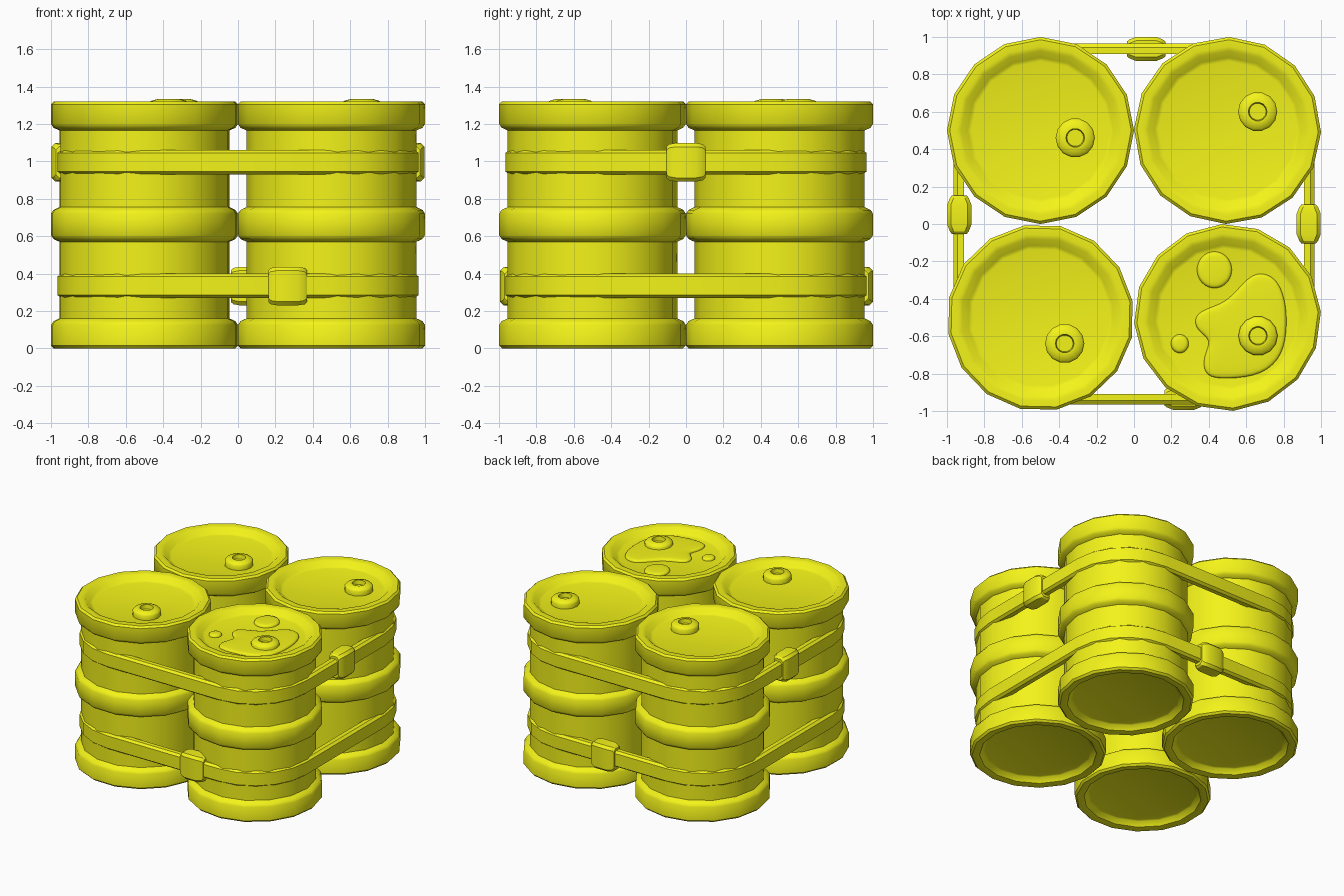
import bpy, bmesh, math
from mathutils import Vector

if "Cube" in bpy.data.objects:
    bpy.data.objects.remove(bpy.data.objects["Cube"])

paint = bpy.data.materials.new("yellow_paint")
paint.diffuse_color = (0.9, 0.9, 0.01, 1)
paint.use_nodes = True
paint.node_tree.nodes["Principled BSDF"].inputs["Base Color"].default_value = paint.diffuse_color
LID = 1.275


def finish(name, bm, angle=40):
    bmesh.ops.recalc_face_normals(bm, faces=bm.faces)
    me = bpy.data.meshes.new(name)
    bm.to_mesh(me)
    bm.free()
    ob = bpy.data.objects.new(name, me)
    bpy.context.collection.objects.link(ob)
    me.materials.append(paint)
    bpy.ops.object.select_all(action='DESELECT')
    ob.select_set(True)
    bpy.context.view_layer.objects.active = ob
    bpy.ops.object.shade_smooth_by_angle(angle=math.radians(angle))
    return ob


def bridge(bm, rings, closed=False):
    # join consecutive vertex rings with quads
    pairs = list(zip(rings, rings[1:])) + ([(rings[-1], rings[0])] if closed else [])
    for a, b in pairs:
        n = len(a)
        for i in range(n):
            bm.faces.new((a[i], a[(i + 1) % n], b[(i + 1) % n], b[i]))


def lathe(name, profile, sides, centre, phase=0.0):
    bm = bmesh.new()
    rings = [[bm.verts.new((centre[0] + r * math.cos(phase + math.tau * i / sides),
                            centre[1] + r * math.sin(phase + math.tau * i / sides), z))
              for i in range(sides)] for r, z in profile]
    bridge(bm, rings)
    bm.faces.new(rings[0])
    bm.faces.new(rings[-1])
    return finish(name, bm)


# barrel and bung profiles as (radius, height)
barrel = [(0.39, 0.045), (0.405, 0.04), (0.43, 0.005), (0.45, 0), (0.485, 0), (0.5, 0.015),
          (0.5, 0.125), (0.487, 0.145), (0.455, 0.16), (0.455, 0.57), (0.487, 0.585),
          (0.5, 0.605), (0.5, 0.72), (0.487, 0.74), (0.455, 0.755), (0.455, 1.165),
          (0.487, 1.18), (0.5, 1.2), (0.5, 1.305), (0.485, 1.32), (0.45, 1.32),
          (0.425, 1.315), (0.39, 1.28), (0.37, LID)]
bung = [(0.105, LID), (0.105, 1.31), (0.095, 1.323), (0.06, 1.333), (0.05, 1.333), (0.045, 1.30)]

# four barrels, each turned so that its bung sits at the given angle
for label, sx, sy, deg in (("back_left", -1, 1, -12), ("back_right", 1, 1, 32),
                           ("front_left", -1, -1, -47), ("front_right", 1, -1, -31)):
    c = (sx * 0.5, sy * 0.5)
    a = math.radians(deg)
    lathe("barrel_" + label, barrel, 16, c, a + math.radians(12))
    lathe("bung_" + label, bung, 14, (c[0] + 0.19 * math.cos(a), c[1] + 0.19 * math.sin(a)))


# straps wrapped round the outside of the group
def strap(name, z0):
    section = [(0.41, -0.065), (0.445, -0.065), (0.465, -0.05),
               (0.465, 0.05), (0.445, 0.065), (0.41, 0.065)]
    bm = bmesh.new()
    rings = []
    for corner, (cx, cy) in enumerate(((0.5, 0.5), (-0.5, 0.5), (-0.5, -0.5), (0.5, -0.5))):
        for k in range(6):
            t = math.pi / 2 * (corner + k / 5)
            rings.append([bm.verts.new((cx + r * math.cos(t), cy + r * math.sin(t), z0 + z))
                          for r, z in section])
    bridge(bm, rings, True)
    finish(name, bm, 30)


strap("upper_strap", 0.995)
strap("lower_strap", 0.335)


# chamfered buckles; the ends taper more than the top and bottom
def buckle(name, x, y, z, along_x):
    bm = bmesh.new()
    rings = []
    for u, d, h in ((-0.103, 0.04, 0.085), (-0.09, 0.05, 0.097), (-0.055, 0.064, 0.103),
                    (0.055, 0.064, 0.103), (0.09, 0.05, 0.097), (0.103, 0.04, 0.085)):
        b = 0.02
        loop = [(d, h - b), (d - b, h), (b - d, h), (-d, h - b),
                (-d, b - h), (b - d, -h), (d - b, -h), (d, b - h)]
        rings.append([bm.verts.new((x + (u if along_x else v), y + (v if along_x else u), z + w))
                      for v, w in loop])
    bridge(bm, rings)
    bm.faces.new(rings[0])
    bm.faces.new(rings[-1])
    finish(name, bm, 30)


buckle("buckle_right", 0.934, 0.0, 0.995, False)
buckle("buckle_left", -0.934, 0.05, 0.995, False)
buckle("buckle_front", 0.265, -0.93, 0.333, True)
buckle("buckle_back", 0.065, 0.936, 0.333, True)


# spilled liquid on the front right lid: domed blobs from an outline
def puddle(name, outline, height):
    bm = bmesh.new()
    n = len(outline)
    pts = [Vector(p) for p in outline]
    rings = []
    for inset, z in ((0, LID - 0.005), (0.002, LID + height * 0.5), (0.02, LID + height)):
        ring = []
        for i, p in enumerate(pts):
            t = pts[(i + 1) % n] - pts[i - 1]
            q = p + Vector((t.y, -t.x)).normalized() * inset
            ring.append(bm.verts.new((q.x, q.y, z)))
        rings.append(ring)
    bridge(bm, rings)
    bm.faces.new(rings[-1])
    ob = finish(name, bm, 60)
    sub = ob.modifiers.new("soften", 'SUBSURF')
    sub.levels = sub.render_levels = 2


puddle("large_puddle", [(0.65, -0.25), (0.76, -0.28), (0.81, -0.40), (0.82, -0.54), (0.80, -0.70),
                        (0.69, -0.81), (0.50, -0.83), (0.37, -0.82), (0.37, -0.70), (0.42, -0.62),
                        (0.33, -0.57), (0.32, -0.49), (0.39, -0.45), (0.49, -0.42), (0.57, -0.33)],
       0.022)


def drop(name, x, y, rx, ry, n):
    puddle(name, [(x + rx * math.cos(-math.tau * i / n), y + ry * math.sin(-math.tau * i / n))
                  for i in range(n)], 0.022)


drop("medium_drop", 0.43, -0.245, 0.1, 0.105, 10)
drop("small_drop", 0.245, -0.64, 0.055, 0.058, 7)
